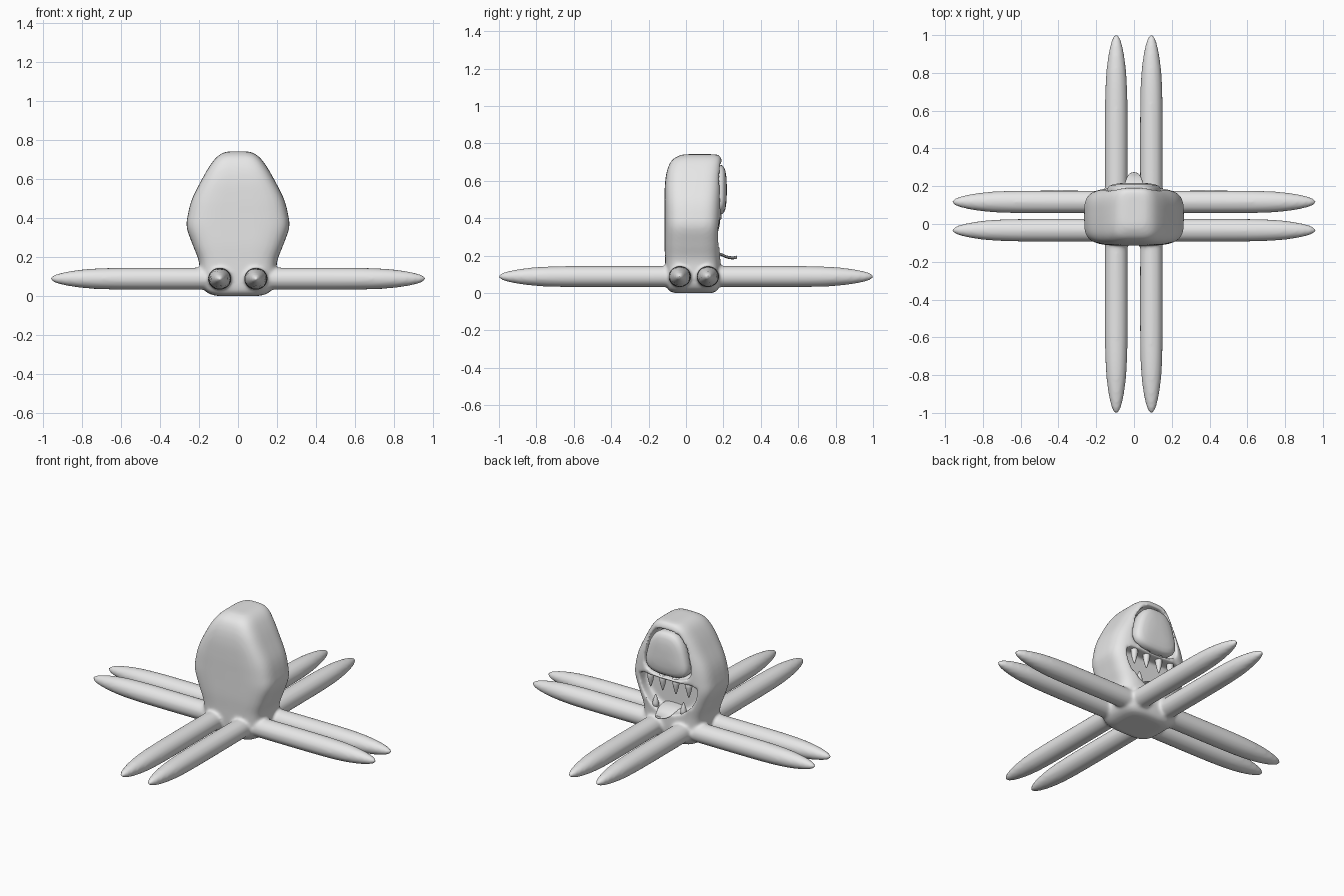
import bpy, bmesh, math
from mathutils import Vector

if "Cube" in bpy.data.objects:
    bpy.data.objects.remove(bpy.data.objects["Cube"])

grey = bpy.data.materials.new("soft_grey")
grey.diffuse_color = (0.8, 0.8, 0.8, 1)
grey.use_nodes = True
grey.node_tree.nodes["Principled BSDF"].inputs["Base Color"].default_value = grey.diffuse_color


def loft(name, rings):
    """Skin a list of closed rings and cap both ends."""
    bm = bmesh.new()
    vs = [[bm.verts.new(p) for p in r] for r in rings]
    n = len(rings[0])
    for a, b in zip(vs, vs[1:]):
        for i in range(n):
            j = (i + 1) % n
            bm.faces.new((a[i], a[j], b[j], b[i]))
    bm.faces.new(vs[0][::-1])
    bm.faces.new(vs[-1])
    bmesh.ops.recalc_face_normals(bm, faces=bm.faces)
    for f in bm.faces:
        f.smooth = True
    me = bpy.data.meshes.new(name)
    bm.to_mesh(me)
    bm.free()
    me.materials.append(grey)
    ob = bpy.data.objects.new(name, me)
    bpy.context.collection.objects.link(ob)
    return ob


def spline(keys, steps=5):
    """Smooth curve through the key tuples."""
    k = [Vector(p) for p in keys]
    k = [k[0]] + k + [k[-1]]
    out = []
    for a, b, c, d in zip(k, k[1:], k[2:], k[3:]):
        for s in range(steps):
            t = s / steps
            out.append(0.5 * (2 * b + (c - a) * t + (2 * a - 5 * b + 4 * c - d) * t * t
                              + (3 * b - a - 3 * c + d) * t ** 3))
    return out + [k[-1]]


def squircle(rx, ry, power, n=48):
    pts = []
    for i in range(n):
        t = 2 * math.pi * i / n
        c, s = math.cos(t), math.sin(t)
        pts.append((rx * math.copysign(abs(c) ** (2 / power), c),
                    ry * math.copysign(abs(s) ** (2 / power), s)))
    return pts


def helper(ob):
    ob.hide_render = True
    ob.hide_viewport = True
    return ob


# body: height, half width, front y, back y
body_keys = [(0.0, 0.11, -0.06, 0.14), (0.012, 0.15, -0.09, 0.165), (0.04, 0.18, -0.105, 0.18),
             (0.10, 0.195, -0.11, 0.185), (0.18, 0.202, -0.112, 0.185), (0.26, 0.232, -0.115, 0.188),
             (0.35, 0.263, -0.115, 0.19), (0.42, 0.257, -0.115, 0.192), (0.50, 0.235, -0.115, 0.193),
             (0.59, 0.19, -0.112, 0.193), (0.66, 0.15, -0.10, 0.193), (0.71, 0.112, -0.075, 0.191),
             (0.735, 0.075, -0.035, 0.178), (0.742, 0.04, 0.0, 0.15)]
rings = []
for v in spline([k for k in [Vector(q) for q in body_keys]]):
    z, w, y0, y1 = v
    rings.append([(x, (y0 + y1) / 2 + y, z) for x, y in squircle(w, (y1 - y0) / 2, 4)])
body = loft("body", rings)


# eye outline, wide at the bottom and narrow at the top
def eye_ring(scale, y):
    return [(x * scale * (1 - 0.27 * b / 0.135), y, 0.552 + b * scale)
            for x, b in squircle(0.132, 0.135, 3)]


# mouth outline, a D lying on its straight side
def mouth_ring(y):
    pts = [(0.195 * math.cos(t), y, 0.375 + 0.195 * math.sin(t))
           for t in [math.pi + math.pi * i / 24 for i in range(25)]]
    return pts + [(0.17, y, 0.395), (0.06, y, 0.388), (-0.06, y, 0.388), (-0.17, y, 0.395)]


cutters = [helper(loft("eye_socket_cutter", [eye_ring(1.1, 0.135), eye_ring(1.1, 0.3)])),
           helper(loft("mouth_cutter", [mouth_ring(0.11), mouth_ring(0.3)]))]


# legs: two in each of four directions, blended into the body
def leg(name, axis, sign, offset, length):
    half = []
    root = 0.05
    prof = [(root, 0.056), (0.25, 0.057), (0.55, 0.057), (0.70, 0.055), (0.80, 0.050),
            (0.88, 0.041), (0.94, 0.030), (0.98, 0.018), (1.0, 0.004)]
    for t, r in spline([Vector(p) for p in prof], 4):
        d = sign * t * length
        ring = [(offset + (r * 1.06) * math.cos(a), 0.088 + r * math.sin(a))
                for a in [2 * math.pi * i / 20 for i in range(20)]]
        half.append([(u, d, z) if axis == "y" else (d, u, z) for u, z in ring])
    return helper(loft(name, half))


legs = []
for sign, side in ((1, "back"), (-1, "front")):
    for x in (-0.094, 0.092):
        legs.append(leg(side + "_leg", "y", sign, x, 1.004))
for sign, side in ((1, "right"), (-1, "left")):
    for y in (-0.033, 0.117):
        legs.append(leg(side + "_leg", "x", sign, y, 0.964))

for tools, op in ((legs, 'UNION'), (cutters, 'DIFFERENCE')):
    for t in tools:
        m = body.modifiers.new(t.name, 'BOOLEAN')
        m.operation = op
        m.object = t
        m.solver = 'EXACT'
rm = body.modifiers.new("blend", 'REMESH')
rm.mode = 'VOXEL'
rm.voxel_size = 0.009
rm.use_smooth_shade = True
sm = body.modifiers.new("soften", 'SMOOTH')
sm.factor = 0.5
sm.iterations = 8

# eyeball, a shallow dome seated in the socket
loft("eyeball", [eye_ring(s, y) for s, y in
                 ((0.98, 0.12), (1.0, 0.175), (0.97, 0.192), (0.9, 0.203), (0.75, 0.211),
                  (0.5, 0.216), (0.2, 0.218), (0.02, 0.218))])


# teeth, upper row pointing down and lower row pointing up
def tooth(name, x, z, length, radius):
    y = 0.162 - 0.25 * x * x
    rows = []
    for t, r in ((-0.25, 1), (0.2, 1), (0.5, 0.75), (0.8, 0.4), (0.97, 0.15), (1, 0.03)):
        rows.append([(x + radius * r * math.cos(a), y + radius * r * math.sin(a), z + length * t)
                     for a in [2 * math.pi * i / 12 for i in range(12)]])
    loft(name, rows)


for s in (-1, 1):
    tooth("upper_tooth", s * 0.045, 0.39, -0.085, 0.02)
    tooth("upper_tooth", s * 0.13, 0.39, -0.085, 0.02)
    tooth("lower_tooth", s * 0.095, 0.205, 0.065, 0.018)

# tongue hanging over the lower lip: y, z, half width
tongue = spline([Vector(p) for p in ((0.09, 0.215, 0.06), (0.15, 0.215, 0.062), (0.19, 0.205, 0.057),
                                     (0.22, 0.192, 0.048), (0.25, 0.188, 0.036),
                                     (0.268, 0.191, 0.022), (0.274, 0.193, 0.005))], 3)
loft("tongue", [[(x, y, z + h) for x, h in squircle(w, min(0.008, w * 0.6), 2.2, 20)]
                for y, z, w in tongue])
